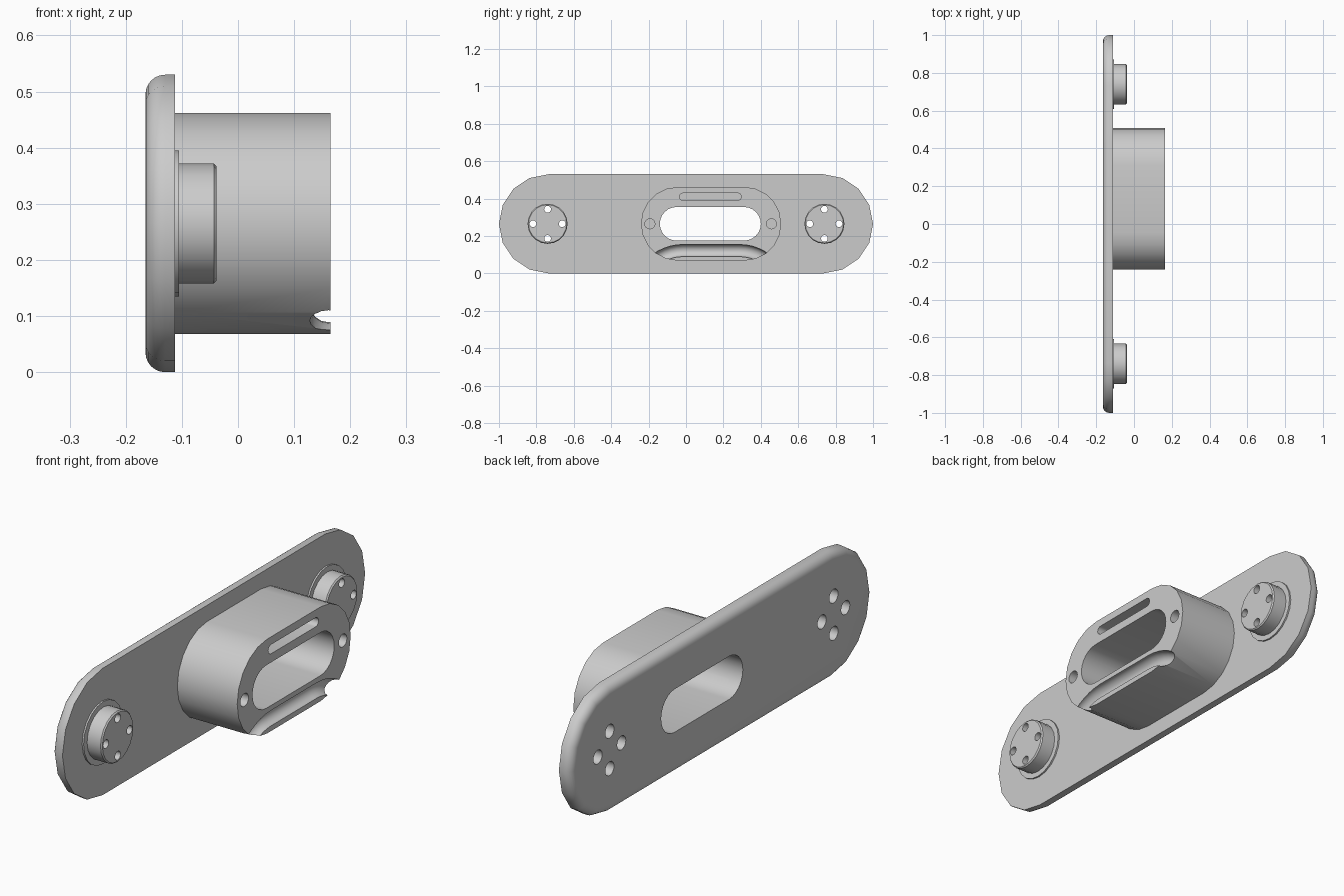
import bpy, bmesh, math
from mathutils import Vector

if "Cube" in bpy.data.objects:
    bpy.data.objects.remove(bpy.data.objects["Cube"])

grey = bpy.data.materials.new("plain_grey")
grey.diffuse_color = (0.6, 0.6, 0.6, 1)
grey.use_nodes = True
grey.node_tree.nodes["Principled BSDF"].inputs["Base Color"].default_value = grey.diffuse_color
ZC = 0.265      # height of the centre line
YB = 0.134      # middle of the offset boss


def make(name, rings):
    """Skin a list of equal-length point rings into a closed solid."""
    bm = bmesh.new()
    loops = [[bm.verts.new(p) for p in ring] for ring in rings]
    n = len(loops[0])
    for a, b in zip(loops, loops[1:]):
        for i in range(n):
            j = (i + 1) % n
            bm.faces.new((a[i], a[j], b[j], b[i]))
    bm.faces.new(loops[0][::-1])
    bm.faces.new(loops[-1])
    bmesh.ops.remove_doubles(bm, verts=bm.verts, dist=1e-5)
    bmesh.ops.recalc_face_normals(bm, faces=bm.faces)
    me = bpy.data.meshes.new(name)
    bm.to_mesh(me)
    bm.free()
    me.materials.append(grey)
    ob = bpy.data.objects.new(name, me)
    bpy.context.collection.objects.link(ob)
    return ob


def pill(name, y, z, half, profile, n=8):
    """Rounded slot shape lying along y, with (x, radius) steps; half = 0 is a cylinder."""
    rings = []
    for x, r in profile:
        ring = []
        for side in (1, -1):
            for i in range(n + 1):
                t = -math.pi / 2 + math.pi * i / n
                ring.append((x, y + side * (half + r * math.cos(t)), z + side * r * math.sin(t)))
        rings.append(ring)
    return make(name, rings)


def activate(ob):
    bpy.ops.object.select_all(action='DESELECT')
    ob.select_set(True)
    bpy.context.view_layer.objects.active = ob


def cut(ob, cutters):
    """Subtract each cutter and remove it."""
    activate(ob)
    for c in cutters:
        m = ob.modifiers.new("cut", 'BOOLEAN')
        m.operation = 'DIFFERENCE'
        m.solver = 'EXACT'
        m.object = c
        bpy.ops.object.modifier_apply(modifier=m.name)
        bpy.data.objects.remove(c)
    bpy.ops.object.shade_smooth_by_angle(angle=math.radians(30))


def slot_cutter():
    return pill("slot_cutter", 0.13, ZC, 0.18, [(-0.3, 0.09), (0.3, 0.09)], 12)


def screw_cutters(y):
    out = []
    for dy, dz in ((1, 0), (-1, 0), (0, 1), (0, -1)):
        out.append(pill("screw_cutter", y + 0.078 * dy, ZC + 0.078 * dz, 0,
                        [(-0.2, 0.029), (-0.12, 0.029), (-0.12, 0.018), (0.0, 0.018)], 8))
    return out


# Back plate with a rounded rear edge
F = 0.035
profile = []
for i in range(7):
    t = math.pi / 2 * i / 6
    profile.append((-0.165 + F * (1 - math.sin(t)), 0.265 - F * (1 - math.cos(t))))
profile = profile[::-1] + [(-0.112, 0.265)]
profile.sort(key=lambda p: p[0])
plate = pill("back_plate", 0, ZC, 0.735, profile, 8)
cut(plate, [slot_cutter()] + screw_cutters(-0.74) + screw_cutters(0.74))

# Round pegs with a thin base flange
for side, label in ((-1, "left"), (1, "right")):
    peg = pill(label + "_peg", side * 0.74, ZC, 0,
               [(-0.112, 0.13), (-0.105, 0.13), (-0.105, 0.107),
                (-0.043, 0.107), (-0.038, 0.102)], 10)
    cut(peg, screw_cutters(side * 0.74))

# Curved groove along the lower front of the boss
path = []
R = 0.237
for i in range(9):
    t = math.radians(60) * (1 - i / 8)
    path.append((0.155 + R * math.sin(t), 0.122 - R * (1 - math.cos(t)), t))
path += [(2 * YB - y, z, -t) for y, z, t in path[::-1]]
rings = []
for y, z, t in path:
    out = Vector((0, math.sin(t), math.cos(t)))
    ring = []
    for k in range(16):
        a = math.tau * k / 16
        ring.append(Vector((0.161 + 0.033 * math.cos(a), y, z)) + out * 0.033 * math.sin(a))
    rings.append(ring)
# widen the straight run so that it spans the flat part of the boss
for j, ring in enumerate(rings):
    for p in ring:
        p.y += 0.13 if j < 9 else -0.13
groove = make("groove_cutter", rings)

# Boss with through slot, narrow upper slot, two pin holes and the groove
boss = pill("boss", YB, ZC, 0.178, [(-0.112, 0.197), (0.165, 0.197)], 10)
cutters = [slot_cutter(), groove,
           pill("narrow_slot_cutter", 0.13, 0.41, 0.147, [(0.0, 0.019), (0.2, 0.019)])]
for y in (-0.193, 0.457):
    cutters.append(pill("pin_cutter", y, ZC, 0, [(0.0, 0.027), (0.2, 0.027)]))
cut(boss, cutters)
